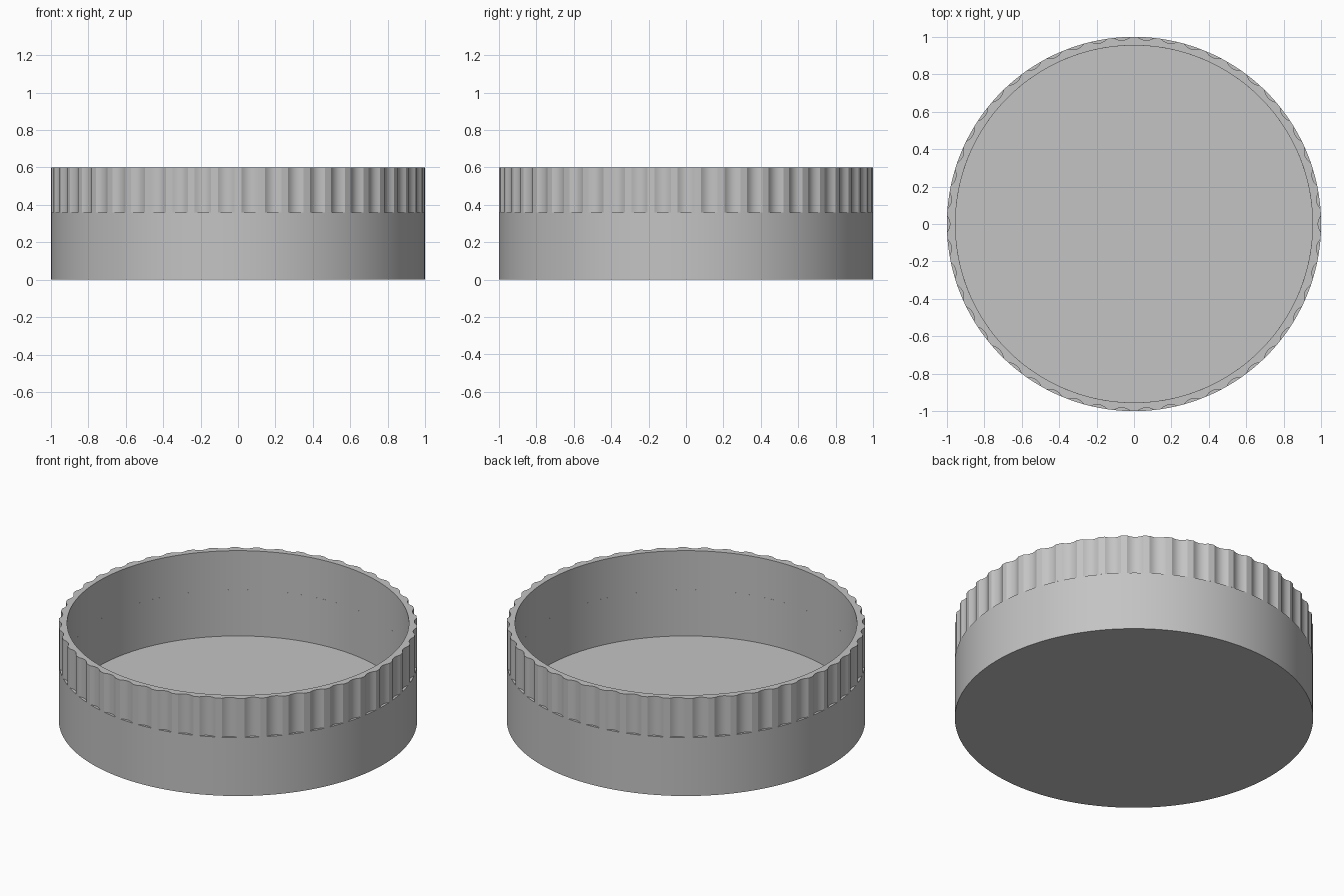
import bpy, bmesh, math

cube = bpy.data.objects.get("Cube")
if cube:
    bpy.data.objects.remove(cube, do_unlink=True)

FLUTES = 50
PITCH = math.tau / FLUTES
STEPS = 8                 # segments across one groove
R_OUT, R_IN = 1.0, 0.954
DEPTH = 0.016
RIDGE_HALF = 0.018        # half angle of the flat ridge
FLOOR, SHOULDER, TOP = 0.075, 0.36, 0.6

grey = bpy.data.materials.new("grey_plastic")
grey.use_nodes = True
colour = (0.55, 0.55, 0.55, 1)
grey.diffuse_color = colour
grey.node_tree.nodes["Principled BSDF"].inputs["Base Color"].default_value = colour


def ring(bm, polar, z):
    return [bm.verts.new((r * math.cos(a), r * math.sin(a), z)) for r, a in polar]


def bridge(bm, lower, upper):
    n = len(lower)
    for i in range(n):
        j = (i + 1) % n
        bm.faces.new((lower[i], lower[j], upper[j], upper[i]))


def finish(bm, name):
    mesh = bpy.data.meshes.new(name)
    bm.to_mesh(mesh)
    bm.free()
    mesh.materials.append(grey)
    obj = bpy.data.objects.new(name, mesh)
    bpy.context.collection.objects.link(obj)
    bpy.ops.object.select_all(action='DESELECT')
    obj.select_set(True)
    bpy.context.view_layer.objects.active = obj
    bpy.ops.object.shade_smooth_by_angle(angle=math.radians(25))
    return obj


# Plain cup: underside, outer wall, shoulder, inner wall, floor
bm = bmesh.new()
angles = [math.tau * i / 150 for i in range(150)]
profile = [(R_OUT, 0), (R_OUT, SHOULDER), (R_IN, SHOULDER), (R_IN, FLOOR)]
loops = [ring(bm, [(r, a) for a in angles], z) for r, z in profile]
for a, b in zip(loops, loops[1:]):
    bridge(bm, a, b)
bm.faces.new(loops[0][::-1])
bm.faces.new(loops[-1])
finish(bm, "cup_base")

# Grip ring: narrow ridges with shallow concave grooves between them
outer = []
for k in range(FLUTES):
    ridge = -math.pi / 2 + k * PITCH
    outer.append((R_OUT, ridge))
    span = PITCH - 2 * RIDGE_HALF
    for s in range(STEPS + 1):
        t = s / STEPS
        outer.append((R_OUT - DEPTH * (1 - (2 * t - 1) ** 2),
                      ridge + RIDGE_HALF + span * t))
inner = [(R_IN, a) for r, a in outer]
bm = bmesh.new()
loops = [ring(bm, p, z) for p, z in
         ((outer, SHOULDER), (outer, TOP), (inner, TOP), (inner, SHOULDER))]
for a, b in zip(loops, loops[1:]):
    bridge(bm, a, b)
finish(bm, "fluted_grip_ring")
